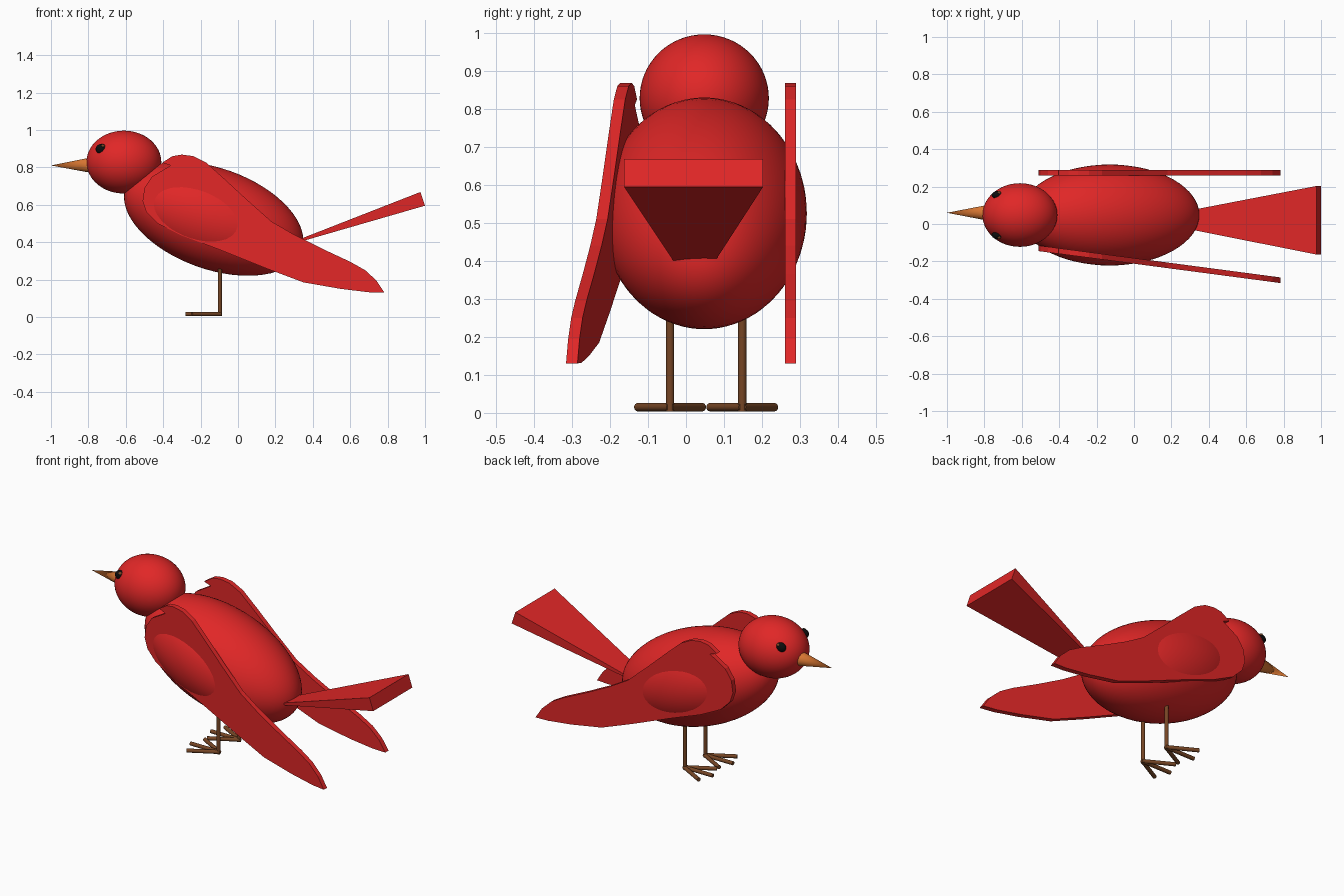
import bpy, math
from mathutils import Vector

old = bpy.data.objects.get("Cube")
if old:
    bpy.data.objects.remove(old, do_unlink=True)


def material(name, rgb):
    m = bpy.data.materials.new(name)
    m.use_nodes = True
    m.diffuse_color = (*rgb, 1)
    m.node_tree.nodes["Principled BSDF"].inputs["Base Color"].default_value = (*rgb, 1)
    return m


red = material("feather red", (0.75, 0.02, 0.02))
orange = material("beak orange", (0.75, 0.2, 0.035))
brown = material("leg brown", (0.18, 0.06, 0.018))
black = material("eye black", (0.004, 0.004, 0.004))


def finish(ob, name, mat, smooth=True):
    ob.name = name
    ob.data.materials.append(mat)
    if smooth:
        bpy.ops.object.shade_smooth_by_angle(angle=math.radians(40))
    return ob


def ellipsoid(name, mat, centre, radii, tilt=0, segments=64):
    bpy.ops.mesh.primitive_uv_sphere_add(segments=segments, ring_count=segments // 2,
                                         location=centre, rotation=(0, tilt, 0))
    ob = bpy.context.object
    ob.scale = radii
    return finish(ob, name, mat)


def rod(name, mat, start, end, r1, r2, sides=16):
    a, b = Vector(start), Vector(end)
    bpy.ops.mesh.primitive_cone_add(vertices=sides, radius1=r1, radius2=r2,
                                    depth=(b - a).length, location=(a + b) / 2)
    ob = bpy.context.object
    ob.rotation_euler = (b - a).to_track_quat("Z", "Y").to_euler()
    return finish(ob, name, mat)


def loft(name, mat, ring_a, ring_b):
    """Solid between two matching outlines."""
    n = len(ring_a)
    faces = [tuple(range(n)), tuple(reversed(range(n, 2 * n)))]
    faces += [((i + 1) % n, i, n + i, n + (i + 1) % n) for i in range(n)]
    me = bpy.data.meshes.new(name)
    me.from_pydata(ring_a + ring_b, [], faces)
    ob = bpy.data.objects.new(name, me)
    bpy.context.collection.objects.link(ob)
    return finish(ob, name, mat, smooth=False)


# Body and head
MID = 0.048
ellipsoid("body", red, (-0.13, MID, 0.525), (0.5, 0.27, 0.27), math.radians(19.6))
ellipsoid("head", red, (-0.61, MID, 0.828), (0.2, 0.17, 0.168))

# Beak
rod("beak", orange, (-0.74, 0.06, 0.812), (-1.0, 0.06, 0.81), 0.05, 0.0, 32)

# Eyes with a small brown glint
for side, label in ((1, "right"), (-1, "left")):
    ellipsoid(label + "_eye", black, (-0.73, MID + side * 0.107, 0.898),
              (0.031, 0.021, 0.027), 0, 24)
    ellipsoid(label + "_eye_glint", brown, (-0.722, MID + side * 0.118, 0.914),
              (0.011, 0.011, 0.008), 0, 12)

# Wings: one outline, the near one swung outward
OUTLINE = [(-0.36, 0.81), (-0.405, 0.825), (-0.35, 0.86), (-0.3, 0.868), (-0.24, 0.86),
           (-0.17, 0.825), (-0.08, 0.745), (0.05, 0.625), (0.18, 0.51), (0.3, 0.44),
           (0.45, 0.365), (0.6, 0.295), (0.68, 0.25), (0.74, 0.195), (0.783, 0.13),
           (0.7, 0.132), (0.55, 0.15), (0.35, 0.185), (0.15, 0.26), (-0.1, 0.36),
           (-0.3, 0.435), (-0.43, 0.5), (-0.49, 0.56), (-0.51, 0.62), (-0.5, 0.69),
           (-0.46, 0.75)]


def wing(name, y_front, slope):
    def ring(offset):
        return [(x, y_front + slope * (x + 0.51) + offset, z) for x, z in OUTLINE]
    loft(name, red, ring(-0.015), ring(0.015))


wing("far_wing", 0.275, 0)
wing("near_wing", -0.13, -0.132)


# Tail: a wedge that widens and thickens to the tip
def tail_ring(half, centre, low, high):
    return [(low[0], centre - half, low[1]), (low[0], centre + half, low[1]),
            (high[0], centre + half, high[1]), (high[0], centre - half, high[1])]


loft("tail", red, tail_ring(0.055, 0.022, (0.325, 0.4), (0.32, 0.412)),
     tail_ring(0.183, 0.02, (1.0, 0.595), (0.975, 0.668)))

# Legs and three-toed feet
LEG_X = -0.097
for y, label in ((-0.042, "left"), (0.148, "right")):
    rod(label + "_leg", brown, (LEG_X, y, 0.004), (LEG_X, y, 0.3), 0.011, 0.011)
    for i, (dx, dy) in enumerate([(-0.15, -0.085), (-0.183, 0), (-0.15, 0.085)]):
        rod(f"{label}_toe_{i + 1}", brown, (LEG_X + 0.005, y, 0.015),
            (LEG_X + dx, y + dy, 0.015), 0.011, 0.011)
